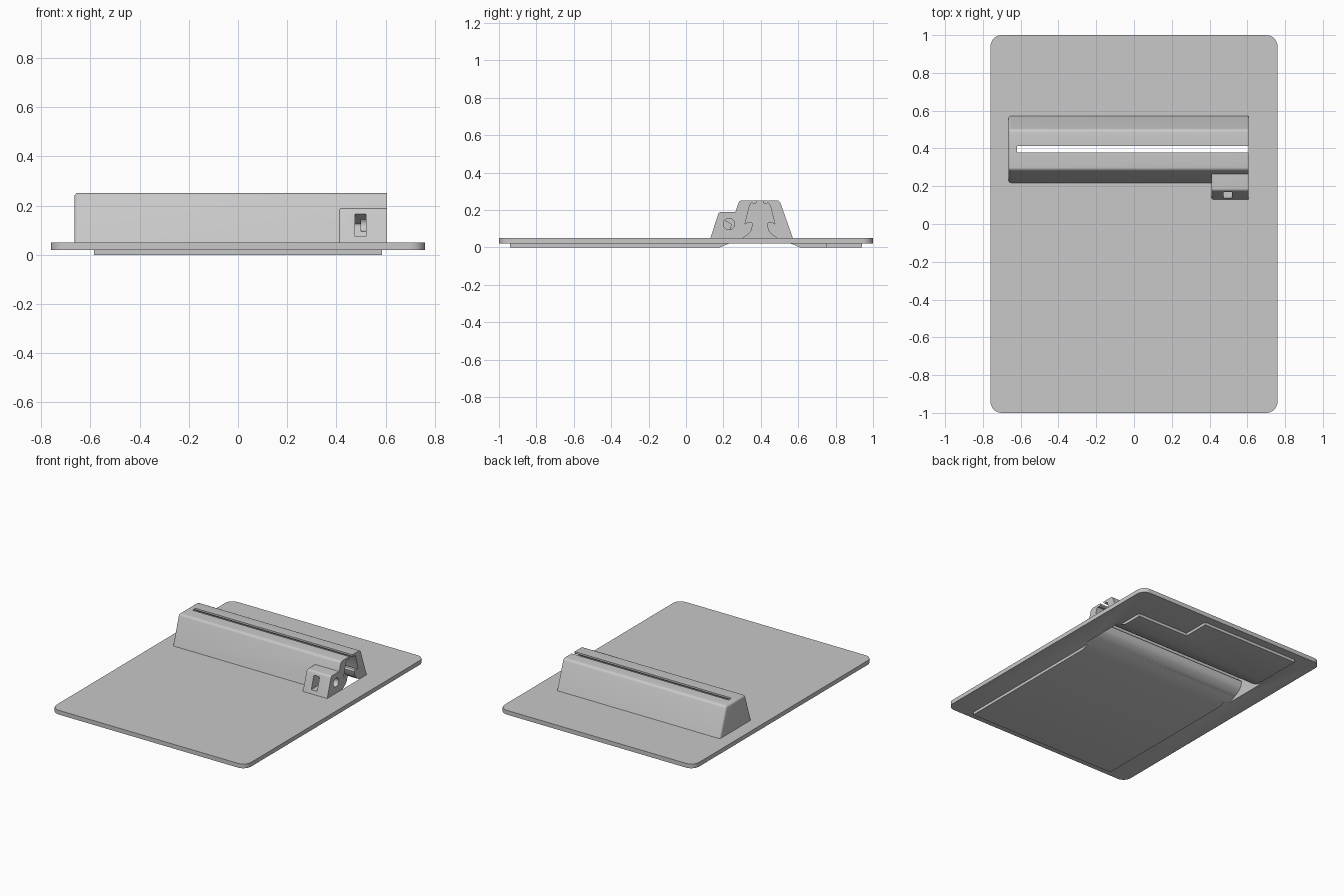
import bpy, bmesh, math
from mathutils import Vector

cube = bpy.data.objects.get("Cube")
if cube:
    bpy.data.objects.remove(cube)

grey = bpy.data.materials.new("plain grey")
grey.use_nodes = True
color = (0.58, 0.58, 0.58, 1)
grey.diffuse_color = color
grey.node_tree.nodes["Principled BSDF"].inputs["Base Color"].default_value = color


def prism(name, outline, axis, start, end, radius=0, rule=None, segments=4):
    """Extrude an outline along X (y, z points) or Z (x, y points), rounding chosen edges."""
    def place(p, d):
        return Vector((d, *p)) if axis == "X" else Vector((*p, d))
    bm = bmesh.new()
    face = bm.faces.new([bm.verts.new(place(p, start)) for p in outline])
    ext = bmesh.ops.extrude_face_region(bm, geom=[face])
    moved = [g for g in ext["geom"] if isinstance(g, bmesh.types.BMVert)]
    bmesh.ops.translate(bm, verts=moved, vec=place((0, 0), end - start))
    bmesh.ops.recalc_face_normals(bm, faces=bm.faces)
    if radius:
        edges = [e for e in bm.edges if rule(e.verts[0].co, e.verts[1].co)]
        bmesh.ops.bevel(bm, geom=edges, offset=radius, segments=segments,
                        profile=0.5, affect="EDGES", clamp_overlap=True)
    mesh = bpy.data.meshes.new(name)
    bm.to_mesh(mesh)
    bm.free()
    obj = bpy.data.objects.new(name, mesh)
    bpy.context.collection.objects.link(obj)
    mesh.materials.append(grey)
    return obj


def activate(obj):
    bpy.ops.object.select_all(action="DESELECT")
    obj.select_set(True)
    bpy.context.view_layer.objects.active = obj


def cut(obj, cutters):
    activate(obj)
    for cutter in cutters:
        mod = obj.modifiers.new("cut", "BOOLEAN")
        mod.operation = "DIFFERENCE"
        mod.solver = "EXACT"
        mod.object = cutter
        bpy.ops.object.modifier_apply(modifier=mod.name)


def upright(a, b):
    return abs(a.z - b.z) > 0.01


# Base plate with rounded corners
plate = prism("base_plate", [(-0.76, -1), (0.76, -1), (0.76, 1), (-0.76, 1)],
              "Z", 0.02, 0.05, 0.06, upright, 8)

# Raised pads under the plate, the rear one notched
front_pad = prism("front_pad", [(-0.585, -0.94), (0.585, -0.94), (0.585, 0.3), (-0.585, 0.3)],
                  "Z", 0, 0.025)
rear_pad = prism("rear_pad", [(-0.585, 0.5), (0.585, 0.5), (0.585, 0.75), (0.18, 0.75),
                              (0.18, 0.94), (-0.585, 0.94)], "Z", 0, 0.025)

# Long tapered housing, closed on one end
housing = prism("housing", [(0.215, 0.04), (0.575, 0.04), (0.5, 0.252), (0.285, 0.252)],
                "X", -0.665, 0.605, 0.015,
                lambda a, b: max(a.z, b.z) > 0.1 and min(a.x, b.x) < 0.6)

# Small lock box on the front
lock_box = prism("lock_box", [(0.127, 0.04), (0.3, 0.04), (0.3, 0.19), (0.176, 0.19)],
                 "X", 0.41, 0.605, 0.012,
                 lambda a, b: max(a.z, b.z) > 0.1 and min(a.x, b.x) < 0.6
                 and min(a.y, b.y) < 0.2)

# Channel through the housing: flared mouth, hooked jaws, top slot
half = [(0.235, -0.01), (0.215, 0), (0.165, 0.021), (0.12, 0.037), (0.09, 0.052),
        (0.062, 0.07), (0.045, 0.092), (0.037, 0.125), (0.045, 0.135), (0.062, 0.137),
        (0.08, 0.125), (0.055, 0.225), (0.045, 0.238), (0.025, 0.233), (0.017, 0.24),
        (0.017, 0.28)]
middle = 0.395
outline = [(middle + w, z) for w, z in half] + [(middle - w, z) for w, z in reversed(half)]
channel = prism("channel_cutter", outline, "X", -0.62, 0.62)
# The plate opening stops flush with the housing end
plate_channel = prism("plate_channel_cutter", outline, "X", -0.62, 0.605)

# Window and keyhole pockets
window = prism("window_cutter", [(0.1, 0.196), (0.152, 0.175), (0.24, 0.125),
                                 (0.24, 0.075), (0.1, 0.075)], "X", 0.475, 0.52)
ring = [(0.23 + 0.03 * math.cos(i * math.tau / 24), 0.125 + 0.03 * math.sin(i * math.tau / 24))
        for i in range(24)]
keyhole = prism("keyhole_cutter", ring, "X", 0.5, 0.65)

cut(plate, [plate_channel])
for part in (front_pad, rear_pad, housing):
    cut(part, [channel])
cut(housing, [keyhole])
cut(lock_box, [window, keyhole, channel])

for cutter in (channel, plate_channel, window, keyhole):
    bpy.data.objects.remove(cutter)

# Smooth the rounded areas, keep the hard edges
for part in (plate, front_pad, rear_pad, housing, lock_box):
    activate(part)
    bpy.ops.object.shade_smooth_by_angle(angle=math.radians(32))
